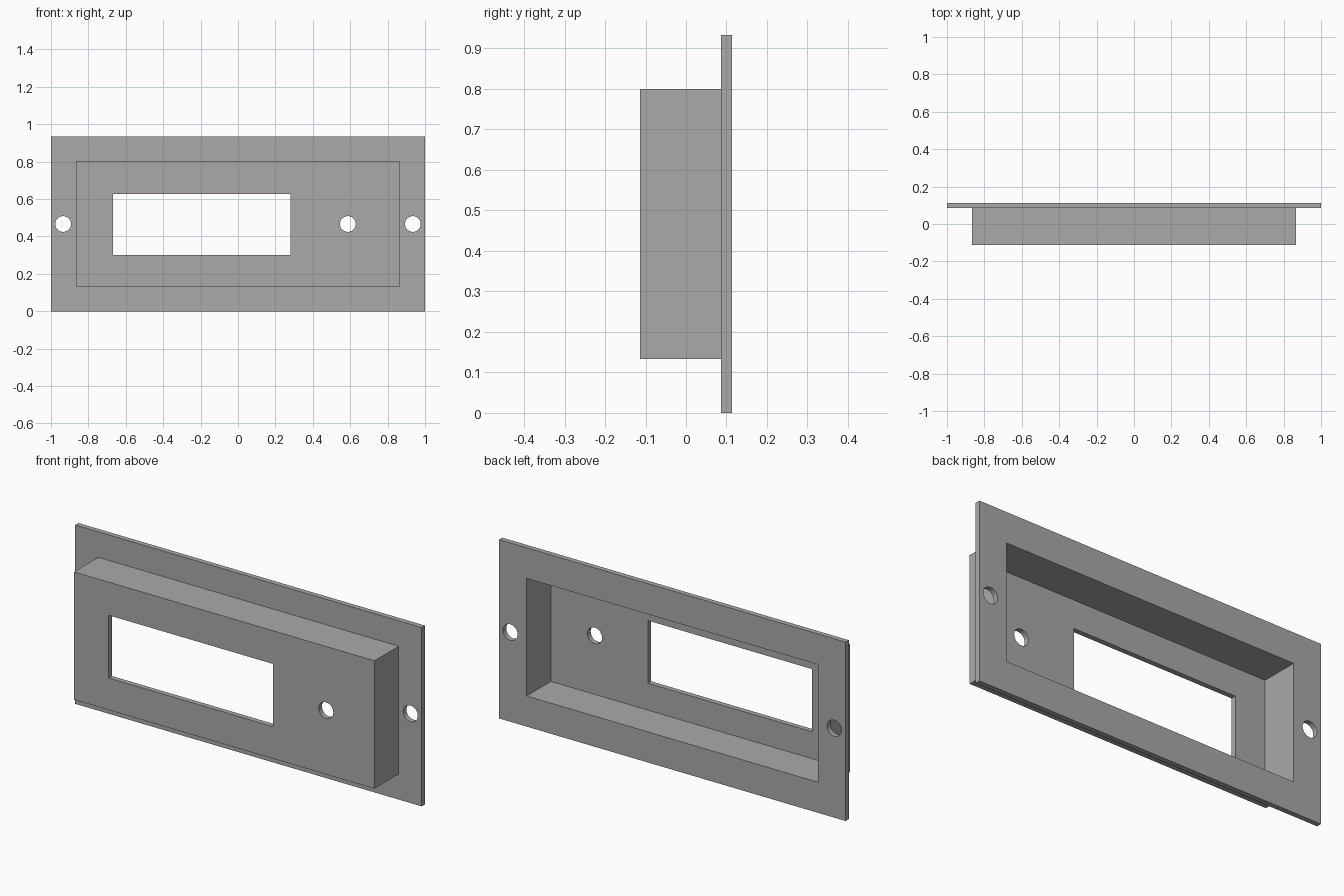
import bpy
import math

# Remove the default cube
cube = bpy.data.objects.get("Cube")
if cube:
    bpy.data.objects.remove(cube, do_unlink=True)

# Overall sizes
HEIGHT = 0.933
FRONT, BACK = -0.113, 0.113
WALL = 0.0267
BOX_X, BOX_Z0, BOX_Z1 = 0.867, 0.133, 0.8
HOLE_R = 0.042

grey = bpy.data.materials.new("plain grey")
grey.use_nodes = True
colour = (0.4, 0.4, 0.4, 1.0)
grey.diffuse_color = colour
grey.node_tree.nodes["Principled BSDF"].inputs["Base Color"].default_value = colour


def block(name, x0, x1, y0, y1, z0, z1):
    """Axis-aligned box given by its limits."""
    bpy.ops.mesh.primitive_cube_add(size=1)
    ob = bpy.context.object
    ob.name = name
    for v in ob.data.vertices:
        v.co.x = x0 if v.co.x < 0 else x1
        v.co.y = y0 if v.co.y < 0 else y1
        v.co.z = z0 if v.co.z < 0 else z1
    ob.data.materials.append(grey)
    return ob


def drill(name, x):
    """Round cutter running front to back."""
    bpy.ops.mesh.primitive_cylinder_add(
        vertices=48, radius=HOLE_R, depth=1,
        location=(x, 0, HEIGHT / 2), rotation=(math.pi / 2, 0, 0))
    ob = bpy.context.object
    ob.name = name
    ob.data.materials.append(grey)
    return ob


def combine(target, other, operation):
    """Apply a boolean and discard the helper."""
    other.hide_render = True
    mod = target.modifiers.new("boolean", 'BOOLEAN')
    mod.operation = operation
    mod.solver = 'EXACT'
    mod.object = other
    bpy.context.view_layer.objects.active = target
    bpy.ops.object.modifier_apply(modifier=mod.name)
    bpy.data.objects.remove(other, do_unlink=True)


# Mounting flange joined to the raised box
housing = block("panel_housing", -1, 1, BACK - WALL, BACK, 0, HEIGHT)
raised = block("raised_box", -BOX_X, BOX_X, FRONT, BACK - WALL / 2, BOX_Z0, BOX_Z1)
combine(housing, raised, 'UNION')

# Hollow open at the back
cavity = block("cavity", -BOX_X + WALL, BOX_X - WALL, FRONT + WALL, BACK + 0.1,
               BOX_Z0 + WALL, BOX_Z1 - WALL)
combine(housing, cavity, 'DIFFERENCE')

# Display window
window = block("window", -0.667, 0.28, FRONT - 0.1, BACK + 0.1, 0.3, 0.627)
combine(housing, window, 'DIFFERENCE')

# Button hole and two screw holes
for x in (0.587, -0.935, 0.935):
    combine(housing, drill("hole", x), 'DIFFERENCE')

# Smooth hole walls, crisp edges elsewhere
bpy.ops.object.select_all(action='DESELECT')
housing.select_set(True)
bpy.context.view_layer.objects.active = housing
bpy.ops.object.shade_smooth_by_angle(angle=math.radians(30))
